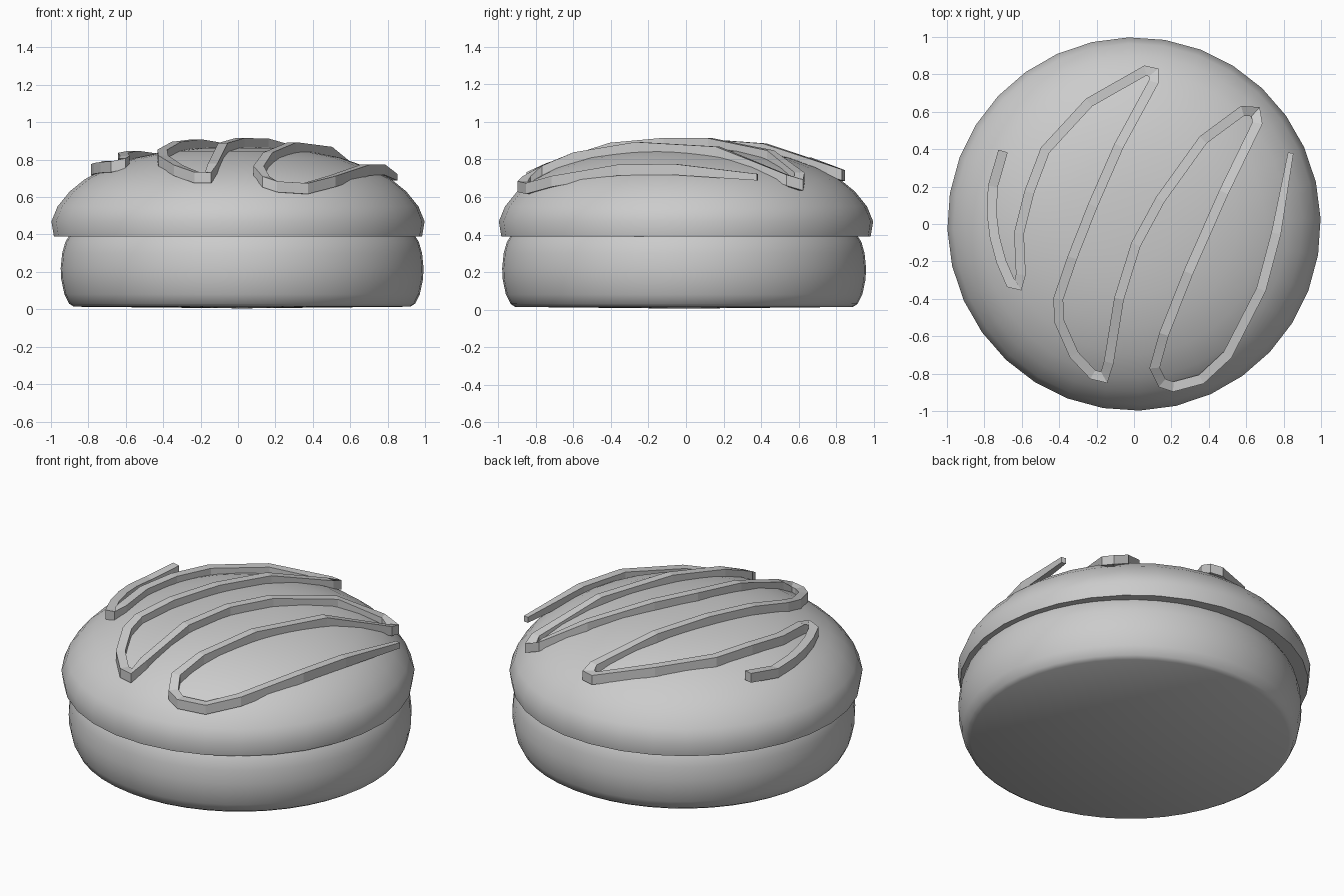
import bpy, bmesh, math
from mathutils import Vector

if "Cube" in bpy.data.objects:
    bpy.data.objects.remove(bpy.data.objects["Cube"])


def finish(name, bm, smooth=None):
    bmesh.ops.recalc_face_normals(bm, faces=bm.faces[:])
    mesh = bpy.data.meshes.new(name)
    bm.to_mesh(mesh)
    bm.free()
    ob = bpy.data.objects.new(name, mesh)
    bpy.context.collection.objects.link(ob)
    if smooth:
        bpy.context.view_layer.objects.active = ob
        ob.select_set(True)
        bpy.ops.object.shade_smooth_by_angle(angle=math.radians(smooth))
        ob.select_set(False)
    return ob


def lathe(name, profile, sides, centre=(0, 0), phase=0.0):
    """Revolve (radius, z) points; radius 0 ends become a single pole."""
    bm = bmesh.new()
    rings = []
    for r, z in profile:
        n = sides if r > 0 else 1
        rings.append([bm.verts.new((centre[0] + r * math.cos(phase + math.tau * i / sides),
                                    centre[1] + r * math.sin(phase + math.tau * i / sides), z))
                      for i in range(n)])
    for a, b in zip(rings, rings[1:]):
        for i in range(sides):
            j = (i + 1) % sides
            quad = [a[i % len(a)], a[j % len(a)], b[j % len(b)], b[i % len(b)]]
            bm.faces.new(list(dict.fromkeys(quad)))
    return finish(name, bm, 40)


# Lower biscuit: straight-sided puck with rounded rims
lathe("lower_biscuit", [(0, 0.005), (0.90, 0.014), (0.925, 0.03), (0.95, 0.08), (0.967, 0.16),
                        (0.97, 0.22), (0.962, 0.30), (0.945, 0.36), (0.92, 0.40), (0, 0.42)],
      48, (0.022, -0.01))

# Upper biscuit: overhanging dome with a flat underside
DOME = [(0.985, 0.39), (0.998, 0.47), (0.965, 0.55), (0.90, 0.63), (0.82, 0.695), (0.70, 0.757),
        (0.55, 0.81), (0.38, 0.845), (0.20, 0.863), (0, 0.868)]
lathe("upper_biscuit", [(0, 0.39)] + DOME, 32, (0, 0), math.radians(91.7))


def dome_height(r):
    for (r0, z0), (r1, z1) in zip(DOME[1:], DOME[2:]):
        if r1 <= r <= r0:
            return z1 + (z0 - z1) * (r - r1) / (r0 - r1)
    return DOME[1][1]


# Icing: one rectangular ribbon zigzagging over the dome
PATH = [(-0.70, 0.39), (-0.755, 0.2), (-0.76, 0.05), (-0.745, -0.07), (-0.71, -0.2), (-0.66, -0.315),
        (-0.62, -0.325), (-0.605, -0.27), (-0.615, -0.05), (-0.56, 0.17), (-0.475, 0.395),
        (-0.24, 0.65), (0.06, 0.82), (0.105, 0.81), (0.105, 0.76), (-0.08, 0.42), (-0.22, 0.1),
        (-0.33, -0.18), (-0.405, -0.4), (-0.40, -0.52), (-0.32, -0.7), (-0.22, -0.805),
        (-0.16, -0.82), (-0.135, -0.74), (-0.08, -0.4), (0.01, -0.11), (0.14, 0.13),
        (0.37, 0.45), (0.58, 0.605), (0.65, 0.60), (0.66, 0.54), (0.48, 0.17), (0.29, -0.26),
        (0.16, -0.59), (0.11, -0.77), (0.15, -0.85), (0.21, -0.87), (0.36, -0.83),
        (0.50, -0.70), (0.68, -0.35), (0.76, -0.05), (0.838, 0.38)]
HALF_WIDTH, THICK = 0.026, 0.058
pts = [Vector(p) for p in PATH]
bm = bmesh.new()
rings = []
for i, p in enumerate(pts):
    d_in = (p - pts[i - 1]).normalized() if i else (pts[1] - p).normalized()
    d_out = (pts[i + 1] - p).normalized() if i < len(pts) - 1 else d_in
    tangent = (d_in + d_out).normalized()
    side = Vector((-tangent.y, tangent.x))
    end = i == len(pts) - 1
    w = 0.015 if end else HALF_WIDTH / max(tangent.dot(d_in), 0.75)
    lift = 0.068 if end else 0.038 if i == 0 else 0.0   # free ends rise off the dome
    top = dome_height(p.length) + 0.05 + lift
    bottom = top - (0.035 if end else THICK)
    rings.append([bm.verts.new((*(p + side * s), z)) for s, z in
                  ((w, top), (-w, top), (-w, bottom), (w, bottom))])
for a, b in zip(rings, rings[1:]):
    for k in range(4):
        bm.faces.new((a[k], a[(k + 1) % 4], b[(k + 1) % 4], b[k]))
bm.faces.new(rings[0])
bm.faces.new(rings[-1])
finish("icing_ribbon", bm)
